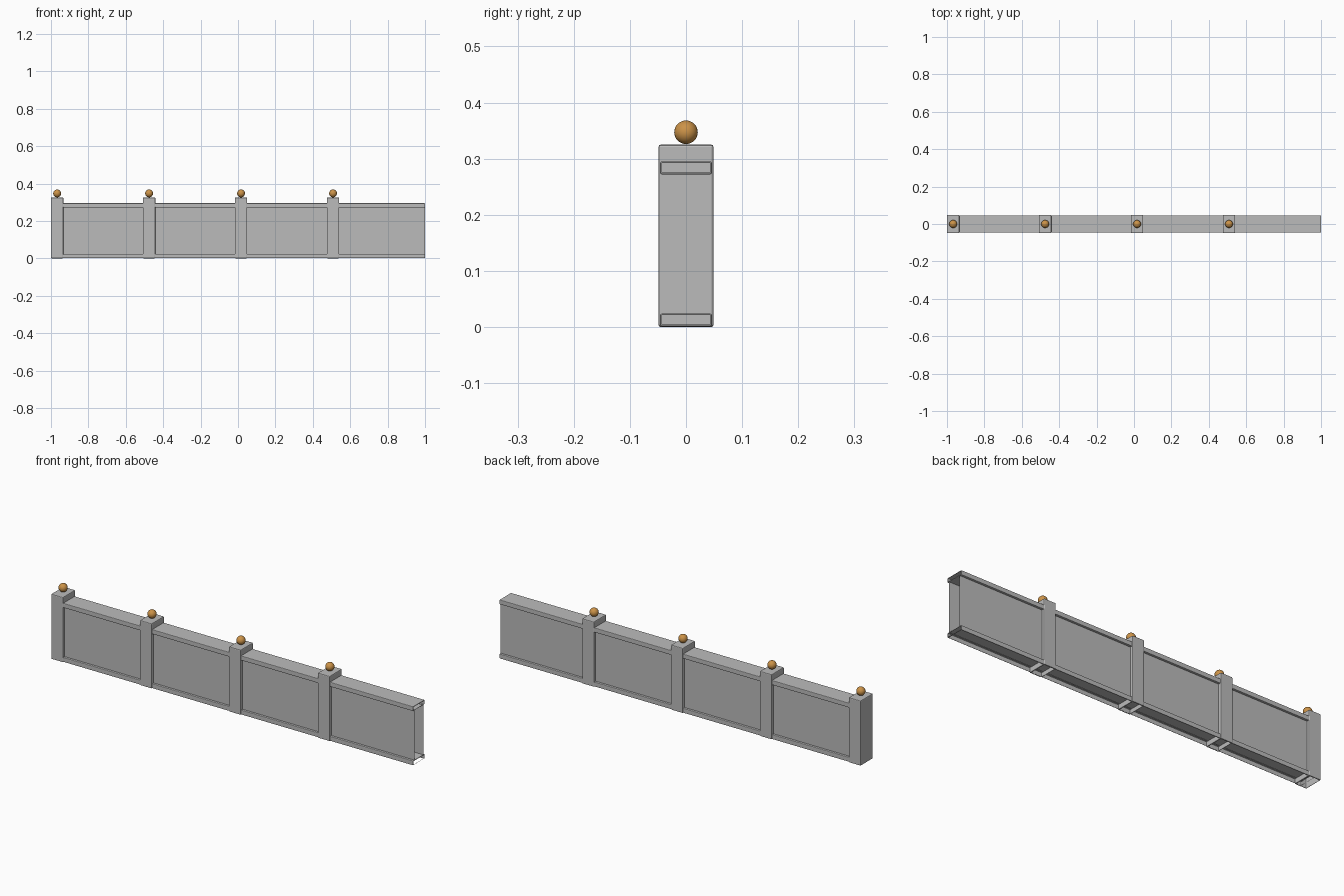
import bpy, bmesh
from mathutils import Vector

if "Cube" in bpy.data.objects:
    bpy.data.objects.remove(bpy.data.objects["Cube"])


def material(name, rgb):
    m = bpy.data.materials.new(name)
    m.diffuse_color = (*rgb, 1)
    m.use_nodes = True
    m.node_tree.nodes["Principled BSDF"].inputs["Base Color"].default_value = m.diffuse_color
    return m


stone = material("grey_stone", (0.5, 0.5, 0.5))
bronze = material("warm_bronze", (0.60, 0.29, 0.065))


def add_object(name, bm, mat):
    me = bpy.data.meshes.new(name)
    bm.to_mesh(me)
    bm.free()
    me.materials.append(mat)
    ob = bpy.data.objects.new(name, me)
    bpy.context.collection.objects.link(ob)
    return ob


def shell_box(name, x, y, z, bevel, open_sides=()):
    """Bevelled box between (min, max) ranges, with the listed sides left open."""
    bm = bmesh.new()
    bmesh.ops.create_cube(bm, size=1)
    for v in bm.verts:
        v.co = Vector([r[0] + (c + 0.5) * (r[1] - r[0]) for c, r in zip(v.co, (x, y, z))])
    bmesh.ops.bevel(bm, geom=bm.edges[:], offset=bevel, segments=2,
                    profile=0.5, affect='EDGES')
    bm.normal_update()
    gone = [f for f in bm.faces
            if any(f.normal.dot(Vector(d)) > 0.999 for d in open_sides)]
    bmesh.ops.delete(bm, geom=gone, context='FACES')
    return add_object(name, bm, stone)


DOWN, LEFT, RIGHT = (0, 0, -1), (-1, 0, 0), (1, 0, 0)
SPACING = 0.4917
START, END = -0.967, 1.0

# rails run through the posts; hidden faces and the joining end stay open
shell_box("bottom_rail", (START, END), (-0.046, 0.046), (0.001, 0.024),
          0.003, (DOWN, LEFT, RIGHT))
shell_box("top_rail", (START, END), (-0.046, 0.046), (0.272, 0.295),
          0.003, (LEFT, RIGHT))

# thin recessed panels, front and back
for name, side in (("front_panel", -1), ("back_panel", 1)):
    bm = bmesh.new()
    y = side * 0.035
    corners = [(START, y, 0.022), (END, y, 0.022), (END, y, 0.274), (START, y, 0.274)]
    bm.faces.new([bm.verts.new(c) for c in corners[::-side]])
    add_object(name, bm, stone)

# posts with ball finials
for i in range(4):
    cx = START + i * SPACING
    shell_box(f"post_{i + 1}", (cx - 0.033, cx + 0.033), (-0.049, 0.049),
              (0, 0.325), 0.004, (DOWN,))
    bm = bmesh.new()
    bmesh.ops.create_uvsphere(bm, u_segments=24, v_segments=16, radius=0.021)
    bmesh.ops.translate(bm, verts=bm.verts, vec=(cx, 0, 0.347))
    for f in bm.faces:
        f.smooth = True
    add_object(f"ball_finial_{i + 1}", bm, bronze)
